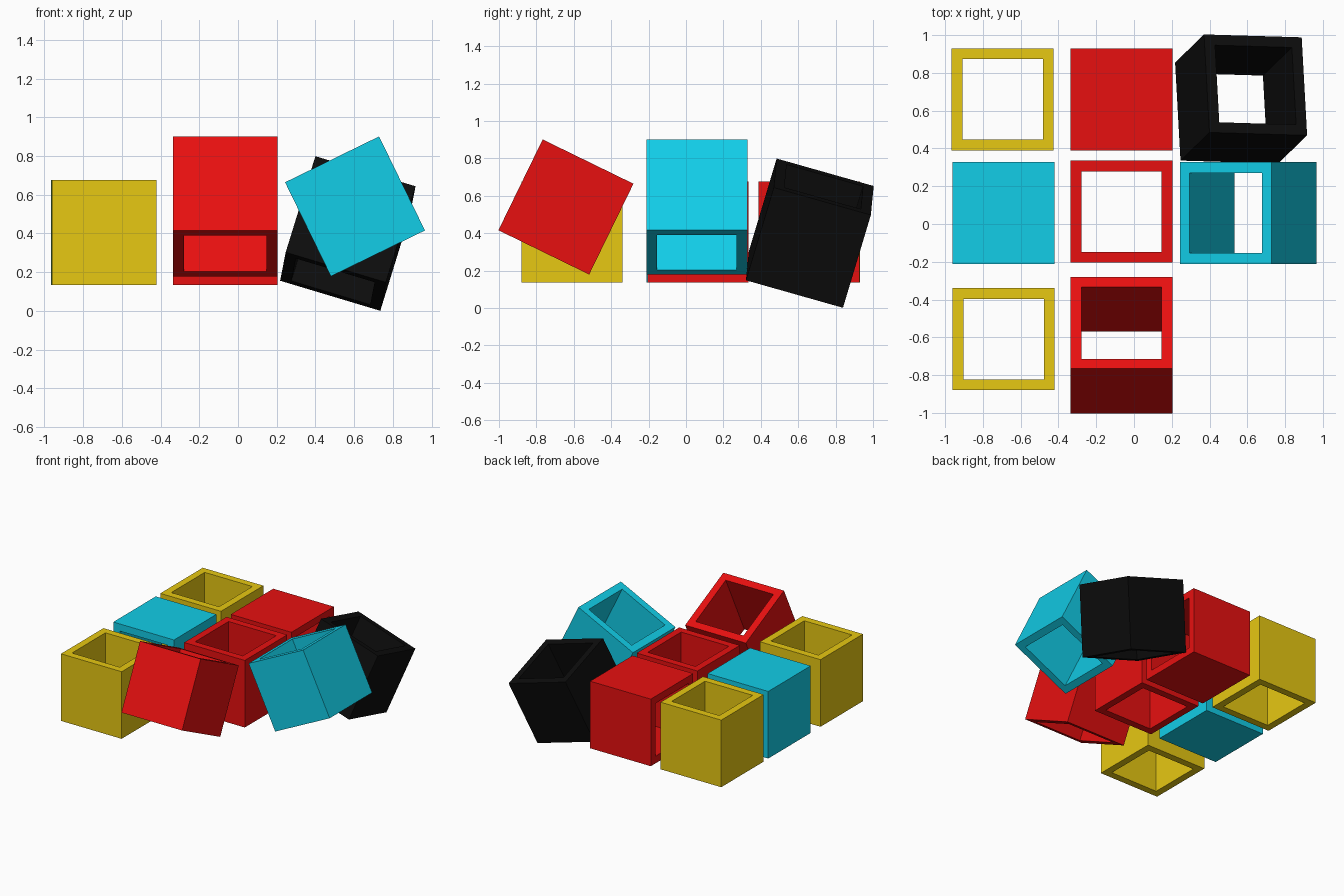
import bpy
import bmesh
from math import radians

if "Cube" in bpy.data.objects:
    bpy.data.objects.remove(bpy.data.objects["Cube"])

SIZE = 0.54   # outer edge of each block
HOLE = 0.425  # edge of the square opening


def material(name, rgb):
    mat = bpy.data.materials.new(name)
    mat.use_nodes = True
    mat.diffuse_color = (*rgb, 1)
    mat.node_tree.nodes["Principled BSDF"].inputs["Base Color"].default_value = (*rgb, 1)
    return mat


yellow = material("yellow", (0.8, 0.58, 0.006))
red = material("red", (0.8, 0.005, 0.005))
cyan = material("cyan", (0.006, 0.61, 0.8))
black = material("black", (0.004, 0.004, 0.004))


def block(name, mat, location, tilt=(0, 0, 0)):
    """Square tube, open along its own z axis."""
    bm = bmesh.new()
    corners = [(-1, -1), (1, -1), (1, 1), (-1, 1)]
    # Profile swept around the tube: outer bottom, outer top, inner top, inner bottom
    profile = [(SIZE, -1), (SIZE, 1), (HOLE, 1), (HOLE, -1)]
    rings = [[bm.verts.new((x * w / 2, y * w / 2, s * SIZE / 2)) for x, y in corners]
             for w, s in profile]
    for k, ring in enumerate(rings):
        upper = rings[(k + 1) % 4]
        for i in range(4):
            j = (i + 1) % 4
            bm.faces.new((ring[i], ring[j], upper[j], upper[i]))
    bmesh.ops.recalc_face_normals(bm, faces=bm.faces)
    mesh = bpy.data.meshes.new(name)
    bm.to_mesh(mesh)
    bm.free()
    mesh.materials.append(mat)
    obj = bpy.data.objects.new(name, mesh)
    obj.location = location
    obj.rotation_euler = [radians(a) for a in tilt]
    bpy.context.collection.objects.link(obj)


# Upright blocks
block("yellow_back_block", yellow, (-0.695, 0.66, 0.405))
block("yellow_front_block", yellow, (-0.69, -0.61, 0.405))
block("red_centre_block", red, (-0.066, 0.065, 0.405))

# Blocks lying on their sides
block("red_back_block", red, (-0.066, 0.658, 0.405), (0, 90, 0))
block("cyan_side_block", cyan, (-0.692, 0.058, 0.405), (90, 0, 0))

# Tilted blocks
block("red_tilted_block", red, (-0.066, -0.642, 0.54), (-26, 0, 0))
block("cyan_tilted_block", cyan, (0.604, 0.058, 0.54), (0, -26, 0))
block("black_tilted_block", black, (0.567, 0.662, 0.4), (-16.5, 16.7, -1.7))
